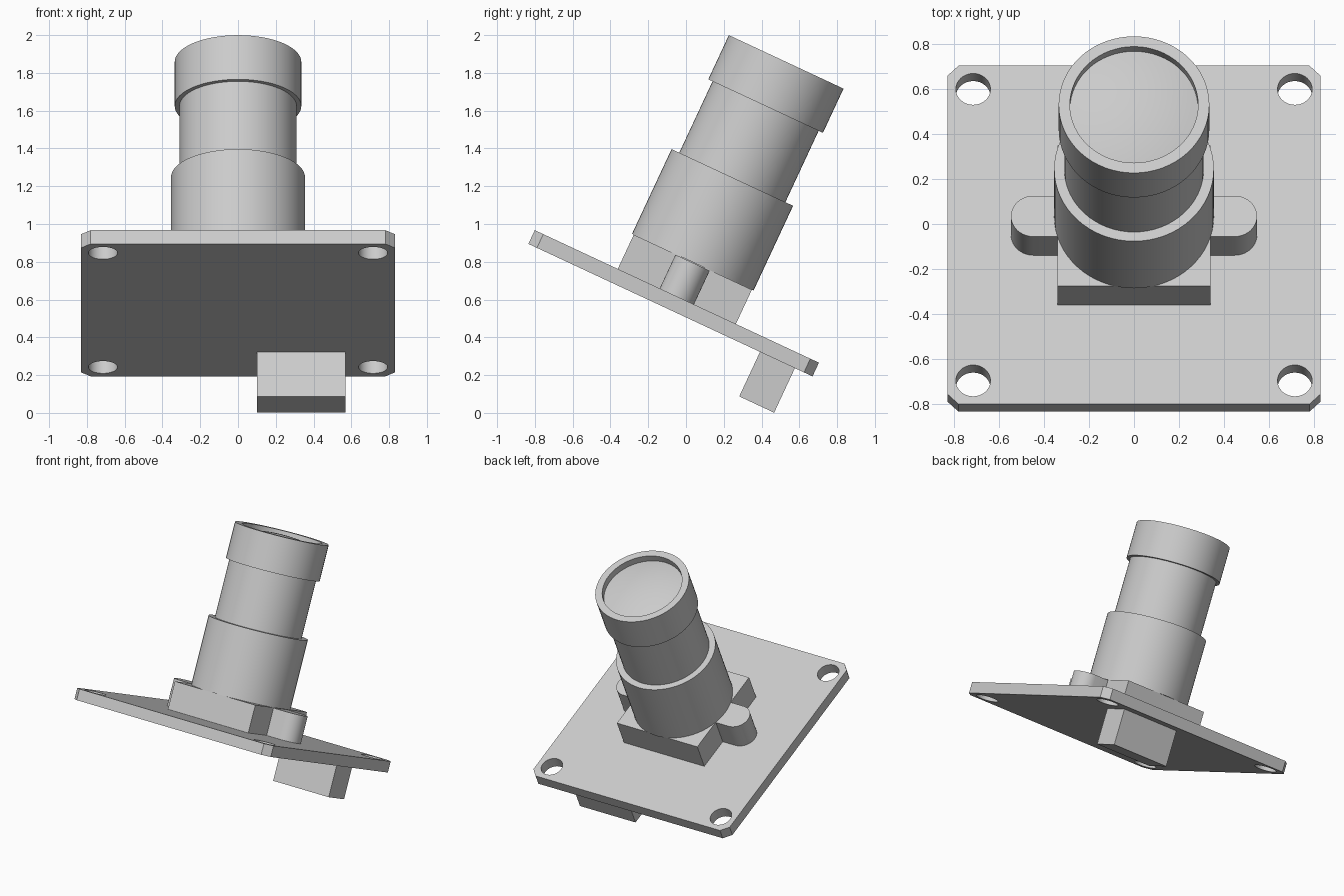
import bpy, bmesh
from math import sin, cos, pi, radians
from mathutils import Matrix

if "Cube" in bpy.data.objects:
    bpy.data.objects.remove(bpy.data.objects["Cube"])

# Whole assembly leans back about x; local origin is the board's top centre
TILT = Matrix.Translation((0, -0.0485, 0.6165)) @ Matrix.Rotation(radians(-25), 4, 'X')

grey = bpy.data.materials.new("light_grey")
grey.use_nodes = True
COLOUR = (0.6, 0.6, 0.6, 1)
grey.diffuse_color = COLOUR
grey.node_tree.nodes["Principled BSDF"].inputs["Base Color"].default_value = COLOUR


def finish(name, bm):
    bmesh.ops.recalc_face_normals(bm, faces=bm.faces)
    mesh = bpy.data.meshes.new(name)
    bm.to_mesh(mesh)
    bm.free()
    mesh.materials.append(grey)
    obj = bpy.data.objects.new(name, mesh)
    bpy.context.collection.objects.link(obj)
    obj.matrix_world = TILT
    bpy.ops.object.select_all(action='DESELECT')
    obj.select_set(True)
    bpy.context.view_layer.objects.active = obj
    bpy.ops.object.shade_smooth_by_angle(angle=radians(30))
    return obj


def arc(cx, cy, r, start, end, steps):
    return [(cx + r * cos(start + (end - start) * i / steps),
             cy + r * sin(start + (end - start) * i / steps)) for i in range(steps + 1)]


def rect(x0, x1, y0, y1):
    return [(x0, y0), (x1, y0), (x1, y1), (x0, y1)]


def prism(name, loops, z0, z1):
    """Extrude an outline (first loop) with optional holes from z0 to z1."""
    bm = bmesh.new()
    for loop in loops:
        verts = [bm.verts.new((x, y, z0)) for x, y in loop]
        for a, b in zip(verts, verts[1:] + verts[:1]):
            bm.edges.new((a, b))
    bmesh.ops.triangle_fill(bm, edges=bm.edges[:], use_beauty=True)
    top = bmesh.ops.extrude_face_region(bm, geom=bm.faces[:], use_keep_orig=True)
    moved = [g for g in top["geom"] if isinstance(g, bmesh.types.BMVert)]
    bmesh.ops.translate(bm, verts=moved, vec=(0, 0, z1 - z0))
    return finish(name, bm)


def lathe(name, profile, steps=64):
    """Spin an (r, z) profile around the optical axis."""
    bm = bmesh.new()
    verts = [bm.verts.new((r, 0, z)) for r, z in profile]
    edges = [bm.edges.new(pair) for pair in zip(verts, verts[1:])]
    bmesh.ops.spin(bm, geom=verts + edges, cent=(0, 0, 0), axis=(0, 0, 1),
                   angle=2 * pi, steps=steps, use_merge=True)
    bmesh.ops.remove_doubles(bm, verts=bm.verts[:], dist=1e-5)
    return finish(name, bm)


# Circuit board with clipped corners and four screw holes
S, C, H = 0.83, 0.05, 0.715
outline = [(S, C - S), (S, S - C), (S - C, S), (C - S, S),
           (-S, S - C), (-S, C - S), (C - S, -S), (S - C, -S)]
holes = [arc(sx * H, sy * H, 0.077, 0, 2 * pi, 32)[:-1] for sx in (-1, 1) for sy in (-1, 1)]
prism("circuit_board", [outline] + holes, -0.08, 0)

# Square lens mount with a rounded ear on each side
prism("mount_base", [rect(-0.34, 0.34, -0.345, 0.345)], 0, 0.2)
for side, sx in (("left", 1), ("right", -1)):
    ear = [(0.34, -0.1)] + arc(0.447, 0, 0.1, -pi / 2, pi / 2, 20) + [(0.34, 0.1)]
    prism(side + "_mount_ear", [[(sx * x, y) for x, y in ear]], 0, 0.197)

# Cable connector under the board
prism("connector", [rect(0.1, 0.57, 0.523, 0.727)], -0.34, -0.08)

# Lens tube stack
lathe("mount_sleeve", [(0, 0.2), (0.355, 0.2), (0.355, 0.695), (0, 0.695)])
lathe("lens_barrel", [(0, 0.695), (0.31, 0.695), (0.31, 1.112), (0, 1.112)])
lathe("lens_cap_ring", [(0, 1.112), (0.335, 1.112), (0.335, 1.37),
                        (0.285, 1.37), (0.285, 1.3), (0, 1.3)])

# Shallow domed front glass, seated just below the rim
R, EDGE, RISE = 0.285, 1.32, 0.04
lathe("front_glass", [(R * (1 - i / 10), EDGE + RISE * (1 - (1 - i / 10) ** 2))
                      for i in range(11)])
